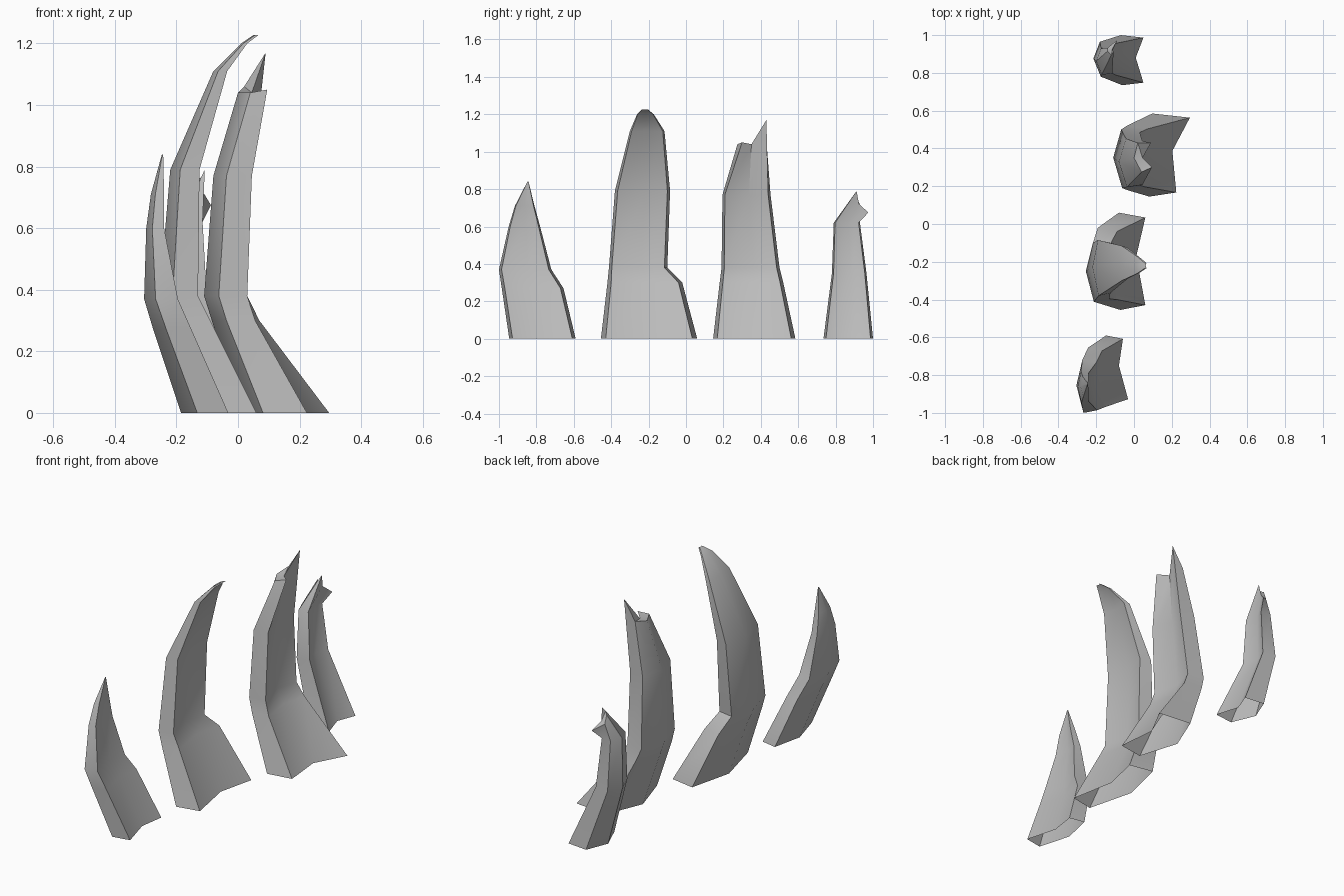
import bpy, bmesh, math

if "Cube" in bpy.data.objects:
    bpy.data.objects.remove(bpy.data.objects["Cube"])

stone = bpy.data.materials.new("grey_bone")
stone.diffuse_color = (0.5, 0.5, 0.5, 1)
stone.use_nodes = True
stone.node_tree.nodes["Principled BSDF"].inputs["Base Color"].default_value = stone.diffuse_color

# Shared cross-section: u runs back (-x) to front (+x), v runs y-min to y-max.
# Order: near corner, near side, back ridge, far side, far corner, front hollow
SECTION = [(1, .05), (.34, 0), (0, .52), (.30, 1), (1, .95), (.76, .55)]


def ring(z, xb, xa, xf, y0, y1):
    """Section ring: back x, near-corner x, far-corner x, y range."""
    pts = []
    for u, v in SECTION:
        front = xa + (xf - xa) * v
        pts.append((xb + (front - xb) * u, y0 + (y1 - y0) * v, z))
    return pts


def spike(name, rows, tip=None):
    """Loft an open-bottomed curved spike through its rings and cap the tip."""
    rings = [ring(*r) for r in rows] + ([tip] if tip else [])
    bm = bmesh.new()
    loops = [[bm.verts.new(p) for p in r] for r in rings]
    n = len(SECTION)
    for a, b in zip(loops, loops[1:]):
        for i in range(n):
            j = (i + 1) % n
            bm.faces.new((a[j], a[i], b[i], b[j]))
    top = loops[-1]
    for i in range(n - 2):
        bm.faces.new((top[-1], top[i + 1], top[i]))
    me = bpy.data.meshes.new(name)
    bm.to_mesh(me)
    bm.free()
    me.materials.append(stone)
    ob = bpy.data.objects.new(name, me)
    bpy.context.collection.objects.link(ob)
    bpy.ops.object.select_all(action='DESELECT')
    ob.select_set(True)
    bpy.context.view_layer.objects.active = ob
    bpy.ops.object.shade_smooth_by_angle(angle=math.radians(40))


# Short front spike with a simple point
spike("front_spike", [
    (0, -.185, -.03, -.06, -.945, -.59),
    (.27, -.275, -.15, -.17, -.985, -.655),
    (.37, -.305, -.195, -.20, -1.0, -.72),
    (.60, -.298, -.24, -.24, -.948, -.78),
    (.71, -.283, -.24, -.24, -.915, -.81),
    (.84, -.247, -.243, -.243, -.848, -.842)])

# Tallest spike, hooked forward at the rounded tip
spike("tall_spike", [
    (0, -.14, .06, .06, -.455, .06),
    (.30, -.235, -.09, -.09, -.42, -.02),
    (.38, -.255, -.13, -.13, -.412, -.10),
    (.79, -.22, -.125, -.125, -.38, -.085),
    (1.11, -.08, -.035, -.035, -.30, -.115),
    (1.20, .01, .03, .03, -.262, -.172),
    (1.227, .05, .066, .066, -.235, -.205)])

# Wide spike with a broken top that leaves one prong
spike("broken_spike", [
    (0, .01, .22, .30, .145, .585),
    (.30, -.085, .055, .07, .18, .52),
    (.38, -.11, .03, .03, .19, .50),
    (.77, -.08, .045, .045, .195, .452)],
    tip=[(.095, .30, 1.05), (.04, .275, 1.04), (.0, .35, 1.04),
         (.02, .43, 1.06), (.09, .43, 1.17), (.045, .35, 1.04)])

# Small rear spike with a side thorn
spike("rear_spike", [
    (0, -.12, .05, .05, .735, 1.0),
    (.35, -.215, -.10, -.10, .78, .965),
    (.62, -.20, -.115, -.115, .79, .93)],
    tip=[(-.108, .912, .79), (-.12, .895, .765), (-.14, .915, .755),
         (-.14, .932, .71), (-.088, .975, .675), (-.115, .925, .72)])
